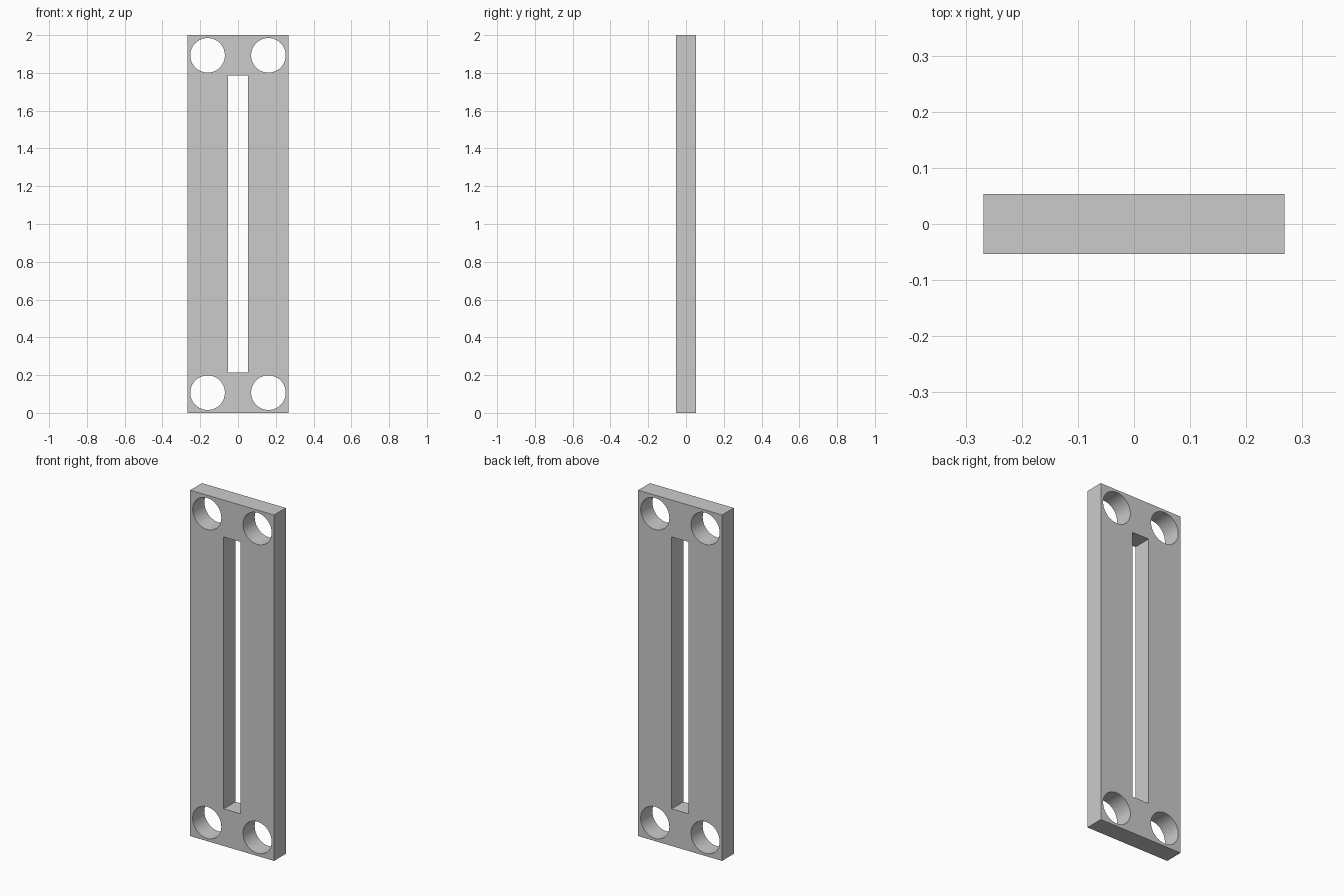
import bpy
import bmesh
from math import cos, sin, pi, radians
from mathutils import Matrix

if "Cube" in bpy.data.objects:
    bpy.data.objects.remove(bpy.data.objects["Cube"])

WIDTH, DEPTH, HEIGHT = 0.536, 0.107, 2.0
SLOT_W, SLOT_Z0, SLOT_Z1 = 0.108, 0.215, 1.787
HOLE_X, HOLE_Z, HOLE_R, SIDES = 0.161, 0.107, 0.0915, 64


def rect(half_w, z0, z1):
    return [(-half_w, z0), (half_w, z0), (half_w, z1), (-half_w, z1)]


def circle(cx, cz):
    return [(cx + HOLE_R * cos(2 * pi * i / SIDES),
             cz + HOLE_R * sin(2 * pi * i / SIDES)) for i in range(SIDES)]


# Outline, central slot and four corner holes as one filled profile
loops = [rect(WIDTH / 2, 0, HEIGHT), rect(SLOT_W / 2, SLOT_Z0, SLOT_Z1)]
for x in (-HOLE_X, HOLE_X):
    for z in (HOLE_Z, HEIGHT - HOLE_Z):
        loops.append(circle(x, z))

curve = bpy.data.curves.new("slotted_plate", 'CURVE')
curve.dimensions = '2D'
curve.fill_mode = 'BOTH'
curve.extrude = DEPTH / 2
for points in loops:
    spline = curve.splines.new('POLY')
    spline.points.add(len(points) - 1)
    for p, (x, z) in zip(spline.points, points):
        p.co = (x, z, 0, 1)
    spline.use_cyclic_u = True

plate = bpy.data.objects.new("slotted_plate", curve)
bpy.context.collection.objects.link(plate)
bpy.context.view_layer.objects.active = plate
plate.select_set(True)
bpy.ops.object.convert(target='MESH')
plate = bpy.context.object

# Stand the plate upright and weld the caps to the walls
bm = bmesh.new()
bm.from_mesh(plate.data)
bm.transform(Matrix.Rotation(radians(90), 4, 'X'))
bmesh.ops.remove_doubles(bm, verts=bm.verts, dist=0.0001)
bmesh.ops.recalc_face_normals(bm, faces=bm.faces)
bmesh.ops.dissolve_limit(bm, angle_limit=radians(1), verts=bm.verts, edges=bm.edges)
bm.to_mesh(plate.data)
bm.free()
bpy.ops.object.shade_smooth_by_angle(angle=radians(30))
